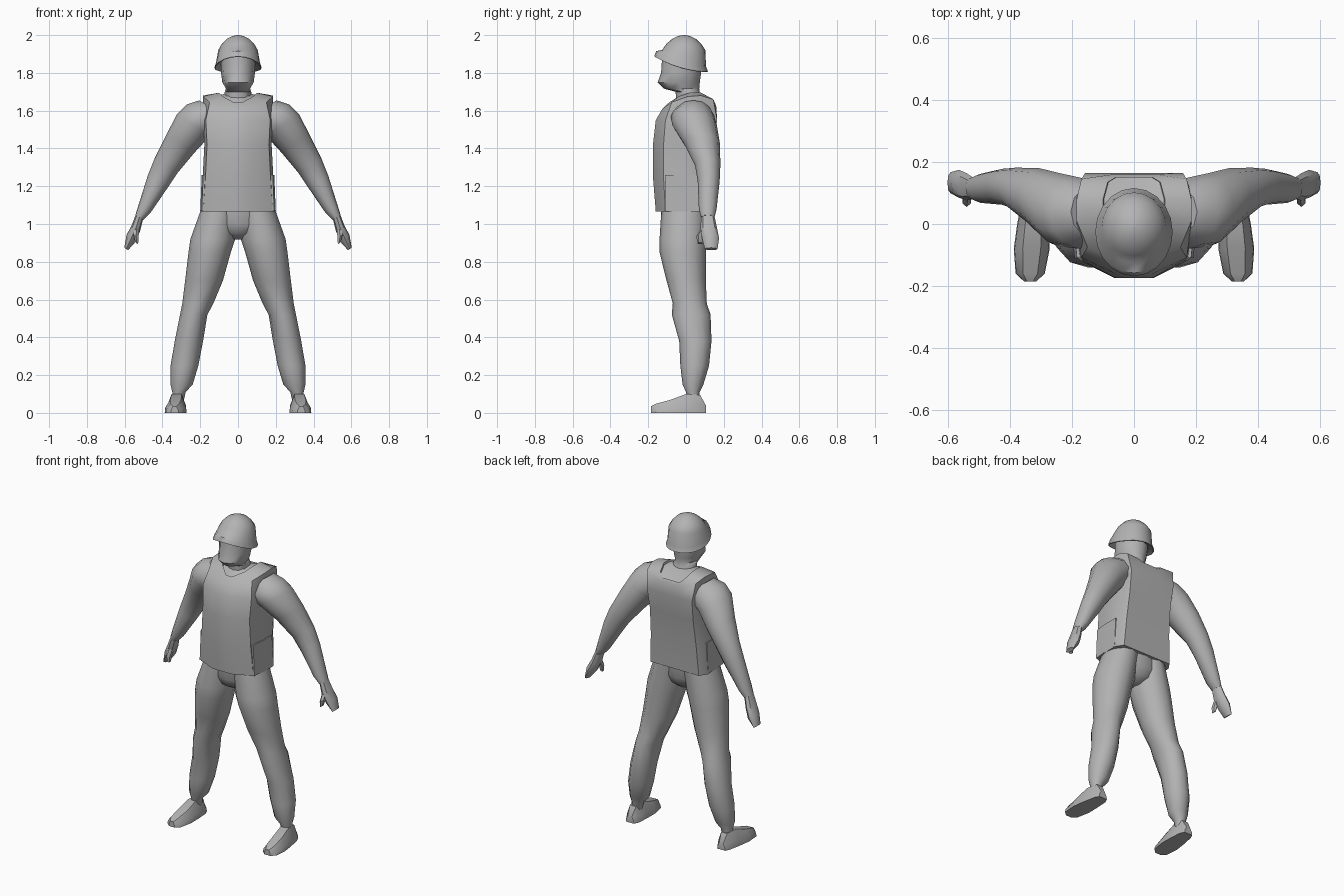
import bpy, bmesh, math
from mathutils import Vector

grey = bpy.data.materials.new("plain_grey")
grey.diffuse_color = (0.45, 0.45, 0.45, 1)


def loft(name, rings, mirror=False, angle=40):
    """Skin a list of equal-length point rings, cap both ends."""
    bm = bmesh.new()
    vr = [[bm.verts.new(p) for p in r] for r in rings]
    n = len(rings[0])
    for a, b in zip(vr, vr[1:]):
        for i in range(n):
            j = (i + 1) % n
            bm.faces.new((a[i], a[j], b[j], b[i]))
    bm.faces.new(vr[0])
    bm.faces.new(vr[-1])
    bmesh.ops.recalc_face_normals(bm, faces=bm.faces)
    me = bpy.data.meshes.new(name)
    bm.to_mesh(me)
    bm.free()
    me.materials.append(grey)
    ob = bpy.data.objects.new(name, me)
    bpy.context.collection.objects.link(ob)
    if mirror:
        ob.modifiers.new("Mirror", 'MIRROR').use_mirror_merge = False
    bpy.ops.object.select_all(action='DESELECT')
    bpy.context.view_layer.objects.active = ob
    ob.select_set(True)
    bpy.ops.object.shade_smooth_by_angle(angle=math.radians(angle))
    return ob


def oval(c, a, b, n=12, u=(1, 0, 0)):
    """Ellipse: radius a along u, radius b along y; first point at the front."""
    c, u = Vector(c), Vector(u)
    return [c + u * a * math.sin(t) - Vector((0, b * math.cos(t), 0))
            for t in (2 * math.pi * i / n for i in range(n))]


def slab(z, x0, x1, y0, y1, n=12):
    """Horizontal ellipse from its extents."""
    return oval(((x0 + x1) / 2, (y0 + y1) / 2, z), (x1 - x0) / 2, (y1 - y0) / 2, n)


def both(right):
    """Complete a right-hand half ring with its mirror image."""
    return right + [(-x, y, z) for x, y, z in reversed(right)]


def torso_ring(z, w, yf, yb):
    return both([(0.33 * w, yf, z), (0.92 * w, yf * 0.68, z), (w, -0.03, z),
                 (w, yb * 0.6, z), (0.85 * w, yb, z), (0.35 * w, yb, z)])


# vest with shoulder straps and V neckline, closed at the collar
neck = both([(0.02, -0.09, 1.643), (0.08, -0.04, 1.675), (0.10, 0.02, 1.695),
             (0.10, 0.08, 1.695), (0.085, 0.135, 1.665), (0.06, 0.15, 1.64)])
strap = both([(0.05, -0.125, 1.61), (0.15, -0.075, 1.645), (0.185, 0.01, 1.675),
              (0.185, 0.08, 1.68), (0.17, 0.145, 1.66), (0.07, 0.16, 1.625)])
loft("vest", [torso_ring(1.065, 0.20, -0.16, 0.115),
              torso_ring(1.25, 0.187, -0.175, 0.125),
              torso_ring(1.42, 0.178, -0.175, 0.145),
              torso_ring(1.55, 0.185, -0.16, 0.165), strap, neck,
              [(x * 0.97, y, z - 0.012) for x, y, z in neck],
              oval((0, 0.02, 1.69), 0.06, 0.05)])

# raised side panels of the vest
loft("vest_side_panel", [[(x, -0.11, z), (x + 0.008, -0.03, z), (x + 0.008, 0.065, z),
                          (0.15, 0.065, z), (0.15, -0.11, z)]
                         for z, x in ((1.068, 0.192), (1.26, 0.184))], mirror=True, angle=30)

# head and neck
loft("head", [slab(z, -w, w, f, b) for z, w, f, b in (
    (1.62, 0.075, -0.05, 0.09), (1.70, 0.07, -0.055, 0.072), (1.717, 0.064, -0.118, 0.07),
    (1.75, 0.083, -0.15, 0.073), (1.80, 0.09, -0.132, 0.08), (1.90, 0.093, -0.125, 0.085))])


# helmet: flared brim that dips towards the back, domed crown
def brim(k, dz):
    pts = oval((0, -0.026, 0), 0.125 * k, 0.142 * k, 20)
    out = []
    for i, p in enumerate(pts):
        c = math.cos(2 * math.pi * i / 20)
        out.append((p.x, p.y, 1.845 + 0.04 * c - 0.02 * (1 - c * c) + dz))
    return out


loft("helmet", [brim(0.72, 0.025), brim(0.97, 0.0), brim(1, 0.002), brim(0.93, 0.03)] +
     [slab(z, -w, w, f, b, 20) for z, w, f, b in (
         (1.922, 0.104, -0.126, 0.102), (1.955, 0.085, -0.103, 0.08),
         (1.98, 0.06, -0.073, 0.053), (1.995, 0.03, -0.042, 0.022), (2.0, 0.006, -0.016, -0.004))],
     angle=50)

# hips joining the legs
loft("hips", [slab(z, -w, w, f, b) for z, w, f, b in (
    (1.09, 0.18, -0.13, 0.105), (1.0, 0.19, -0.125, 0.10),
    (0.95, 0.11, -0.105, 0.08), (0.918, 0.03, -0.05, 0.04))])

# trouser legs gathered at the ankle
loft("leg", [slab(*r) for r in (
    (1.08, 0.0, 0.195, -0.13, 0.11), (0.92, 0.015, 0.252, -0.14, 0.107),
    (0.85, 0.038, 0.262, -0.14, 0.107), (0.70, 0.08, 0.28, -0.103, 0.105),
    (0.58, 0.13, 0.295, -0.07, 0.11), (0.52, 0.162, 0.307, -0.075, 0.13),
    (0.38, 0.185, 0.335, -0.036, 0.135), (0.25, 0.21, 0.357, -0.03, 0.122),
    (0.15, 0.24, 0.357, -0.018, 0.092), (0.11, 0.277, 0.348, 0.0, 0.072),
    (0.05, 0.29, 0.345, 0.01, 0.07))], mirror=True)

# shoes: flat-soled sections from heel to toe
loft("shoe", [[(x - w, y, 0), (x + w, y, 0), (x + w * 0.95, y, h * 0.4),
               (x + w * 0.5, y, h), (x - w * 0.5, y, h), (x - w * 0.95, y, h * 0.4)]
              for y, x, w, h in ((0.105, 0.32, 0.028, 0.04), (0.075, 0.32, 0.042, 0.095),
                                 (0.0, 0.325, 0.052, 0.10), (-0.08, 0.33, 0.058, 0.07),
                                 (-0.16, 0.335, 0.047, 0.048), (-0.185, 0.335, 0.02, 0.035))],
     mirror=True)

# sleeves and hands run down one slanted line
across = (0.838, 0, 0.546)


def limb(name, rings, n=12):
    loft(name, [oval((x, y, z), a, b, n, across) for x, y, z, a, b in rings], mirror=True)


limb("arm", [(0.12, 0.04, 1.60, 0.10, 0.09), (0.175, 0.035, 1.57, 0.115, 0.115),
             (0.235, 0.045, 1.525, 0.105, 0.118), (0.305, 0.085, 1.425, 0.088, 0.095),
             (0.38, 0.115, 1.31, 0.072, 0.067), (0.425, 0.12, 1.225, 0.062, 0.058),
             (0.495, 0.115, 1.08, 0.038, 0.047), (0.522, 0.115, 1.035, 0.025, 0.036)])
limb("hand", [(0.518, 0.115, 1.05, 0.022, 0.034), (0.54, 0.12, 0.98, 0.027, 0.044),
              (0.565, 0.13, 0.925, 0.03, 0.045), (0.592, 0.133, 0.868, 0.012, 0.034)], 8)
limb("thumb", [(0.535, 0.11, 0.99, 0.015, 0.022), (0.54, 0.078, 0.935, 0.019, 0.023),
               (0.536, 0.075, 0.898, 0.010, 0.015)], 6)
